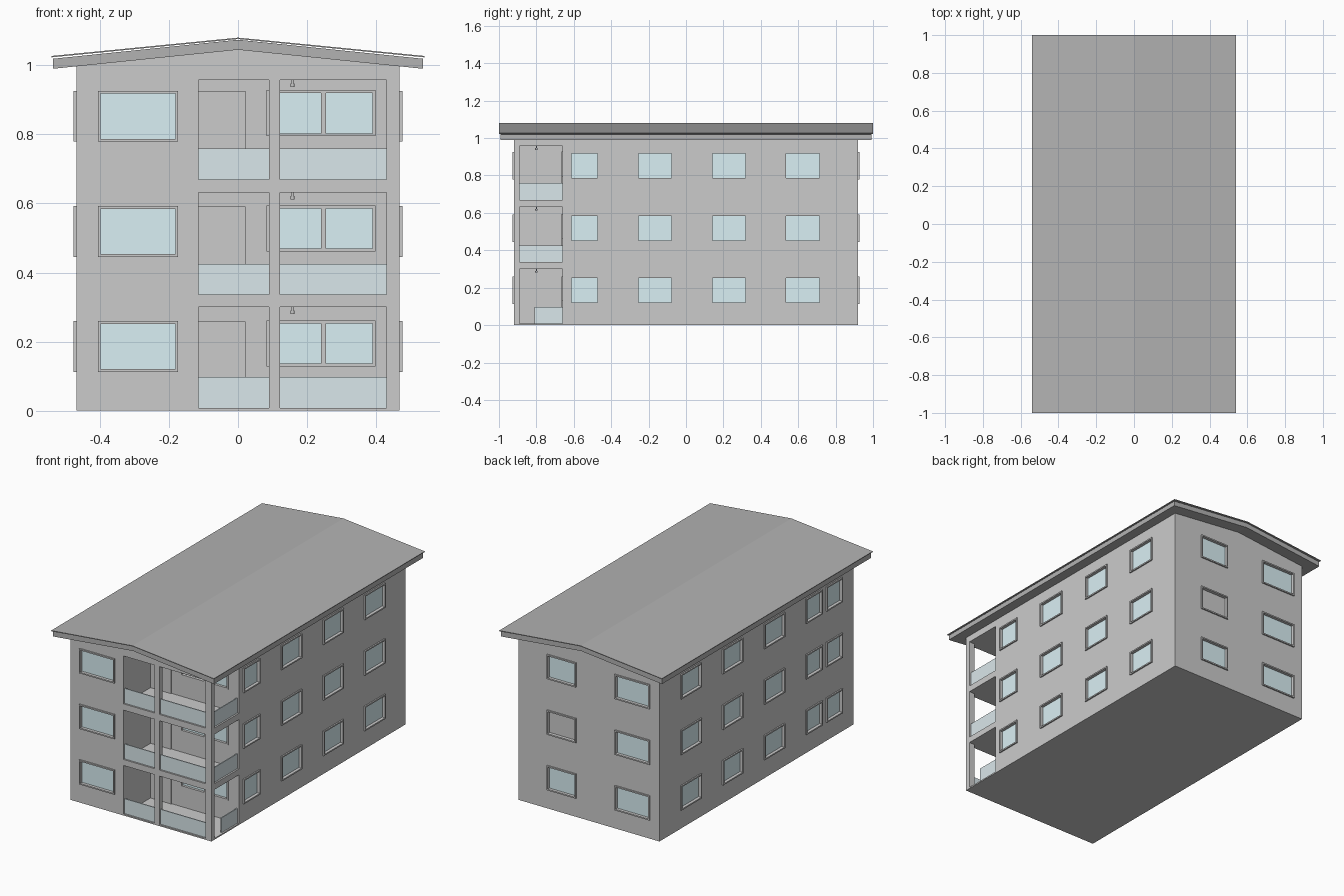
import bpy, bmesh
from mathutils import Vector

if "Cube" in bpy.data.objects:
    bpy.data.objects.remove(bpy.data.objects["Cube"])

HX, HY, BACK = 0.468, 0.92, -0.66      # half width, half depth, loggia rear wall
FLOORS = [0.0, 0.333, 0.667]


def material(name, rgb):
    m = bpy.data.materials.new(name)
    m.diffuse_color = (*rgb, 1)
    m.use_nodes = True
    m.node_tree.nodes["Principled BSDF"].inputs["Base Color"].default_value = m.diffuse_color
    return m


GLASS = material("window_glass", (0.70, 0.87, 0.91))
RAIL = material("railing_glass", (0.70, 0.80, 0.83))
ROOF = material("roof_grey", (0.45, 0.45, 0.45))


def finish(name, bm, mat=None):
    bmesh.ops.recalc_face_normals(bm, faces=bm.faces)
    me = bpy.data.meshes.new(name)
    bm.to_mesh(me)
    bm.free()
    ob = bpy.data.objects.new(name, me)
    bpy.context.collection.objects.link(ob)
    if mat:
        me.materials.append(mat)
    return ob


def boxes(name, pairs, mat=None):
    """One object made of axis-aligned boxes given by two opposite corners."""
    bm = bmesh.new()
    for a, b in pairs:
        a, b = Vector(a), Vector(b)
        vs = bmesh.ops.create_cube(bm, size=1)["verts"]
        for v in vs:
            v.co = Vector([(a[i] + b[i]) / 2 + v.co[i] * abs(b[i] - a[i]) for i in range(3)])
    return finish(name, bm, mat)


def prism(name, profile, y, mat=None):
    """Extrude an x-z profile symmetrically along y."""
    bm = bmesh.new()
    f = bm.faces.new([bm.verts.new((x, -y, z)) for x, z in profile])
    ext = bmesh.ops.extrude_face_region(bm, geom=[f])["geom"]
    for v in ext:
        if isinstance(v, bmesh.types.BMVert):
            v.co.y = y
    return finish(name, bm, mat)


def gable(edge, z_edge, z_ridge, thick):
    return [(-edge, z_edge), (0, z_ridge), (edge, z_edge),
            (edge, z_edge + thick), (0, z_ridge + thick), (-edge, z_edge + thick)]


# wall-local (along, outwards, up) to world
MAP = {
    "front": lambda a, d, z: (a, -HY - d, z),
    "back": lambda a, d, z: (a, HY + d, z),
    "left": lambda a, d, z: (-HX - d, a, z),
    "right": lambda a, d, z: (HX + d, a, z),
    "loggia": lambda a, d, z: (a, BACK - d, z),
}
recesses = []


def window(side, a0, a1, z0, z1, splits=(), glazed=True, depth=0.012, out=0.008):
    """Frame ring with optional mullions, recessed glass and a wall recess."""
    p, t = MAP[side], 0.008

    def part(x0, x1, d0, d1, u0, u1):
        return p(x0, d0, u0), p(x1, d1, u1)

    bars = [part(a0, a1, 0, out, z0, z0 + t), part(a0, a1, 0, out, z1 - t, z1),
            part(a0, a0 + t, 0, out, z0 + t, z1 - t), part(a1 - t, a1, 0, out, z0 + t, z1 - t)]
    bars += [part(m - .007, m + .007, -depth, out, z0 + t, z1 - t) for m in splits]
    boxes(side + "_window_frame", bars)
    inner = (a0 + t, a1 - t)
    recesses.append(part(*inner, -depth, 0.02, z0 + t, z1 - t))
    if glazed:
        boxes(side + "_window_glass", [part(*inner, -depth - .002, -depth + .002, z0 + t, z1 - t)], GLASS)


# windows on every storey
SIDE = [(-0.62, -0.465), (-0.262, -0.07), (0.135, 0.325), (0.527, 0.722)]
for i, f in enumerate(FLOORS):
    z0, z1 = f + 0.112, f + 0.259
    window("front", -0.406, -0.173, z0, z1)
    window("back", -0.406, -0.173, z0, z1)
    window("back", 0.083, 0.277, z0, z1, glazed=(i != 1))
    for a0, a1 in SIDE:
        window("right", a0, a1, z0, z1)
        window("left", a0, a1, z0, z1)
    window("left", -0.81, -0.66, z0, z1)
    window("loggia", 0.082, 0.398, f + 0.128, f + 0.261, splits=(0.248,), out=0.005)

# building body with the corner loggia and the window recesses cut out
body = prism("building_body", [(-HX, 0), (HX, 0), (HX, 0.998), (0, 1.047), (-HX, 0.998)], HY)
loggia_cut = boxes("loggia_cutter", [((-0.115, -1.1, 0.008), (0.6, BACK, 0.957))])
recess_cut = boxes("recess_cutter", recesses)
for c in (loggia_cut, recess_cut):
    c.hide_render = True
    c.hide_set(True)
    m = body.modifiers.new(c.name, "BOOLEAN")
    m.operation, m.object, m.solver = "DIFFERENCE", c, "EXACT"
bpy.context.view_layer.update()
cut_mesh = bpy.data.meshes.new_from_object(body.evaluated_get(bpy.context.evaluated_depsgraph_get()))
body.modifiers.clear()
body.data = cut_mesh
for c in (loggia_cut, recess_cut):
    bpy.data.objects.remove(c)

# loggia slabs and posts
boxes("balcony_slabs", [((-0.115, -HY, z0), (HX, BACK, z1)) for z0, z1 in ((0.30, 0.336), (0.632, 0.67))])
for name, x0, x1 in (("middle_post", 0.09, 0.122), ("corner_post", 0.43, HX)):
    boxes(name, [((x0, -HY, z0), (x1, -0.89, z1))
                 for z0, z1 in ((0.008, 0.30), (0.336, 0.632), (0.67, 0.957))])

# railings, doors and ceiling lamps
for i, (z, ceiling) in enumerate(((0.008, 0.30), (0.336, 0.632), (0.67, 0.957))):
    top = z + 0.089
    boxes("front_railing", [((-0.115, -0.91, z), (0.09, -0.904, top)),
                            ((0.122, -0.91, z), (0.43, -0.904, top))], RAIL)
    boxes("side_railing", [((0.452, -0.81 if i == 0 else -0.89, z), (0.458, BACK, top))], RAIL)
    boxes("balcony_door", [((-0.114, BACK - 0.005, z), (0.021, BACK, FLOORS[i] + 0.258))])
    for part, r, h, dz in (("lamp_cord", 0.003, 0.010, 0.005), ("lamp_shade", 0.006, 0.010, 0.015)):
        bpy.ops.mesh.primitive_cylinder_add(vertices=12, radius=r, depth=h,
                                            location=(0.158, -0.80, ceiling - dz))
        bpy.context.object.name = part

# roof: structural slab and thin covering sheet
prism("roof_slab", gable(0.535, 0.99, 1.045, 0.029), 0.992, ROOF)
prism("roof_sheet", gable(0.54, 1.023, 1.076, 0.004), 1.0, ROOF)
